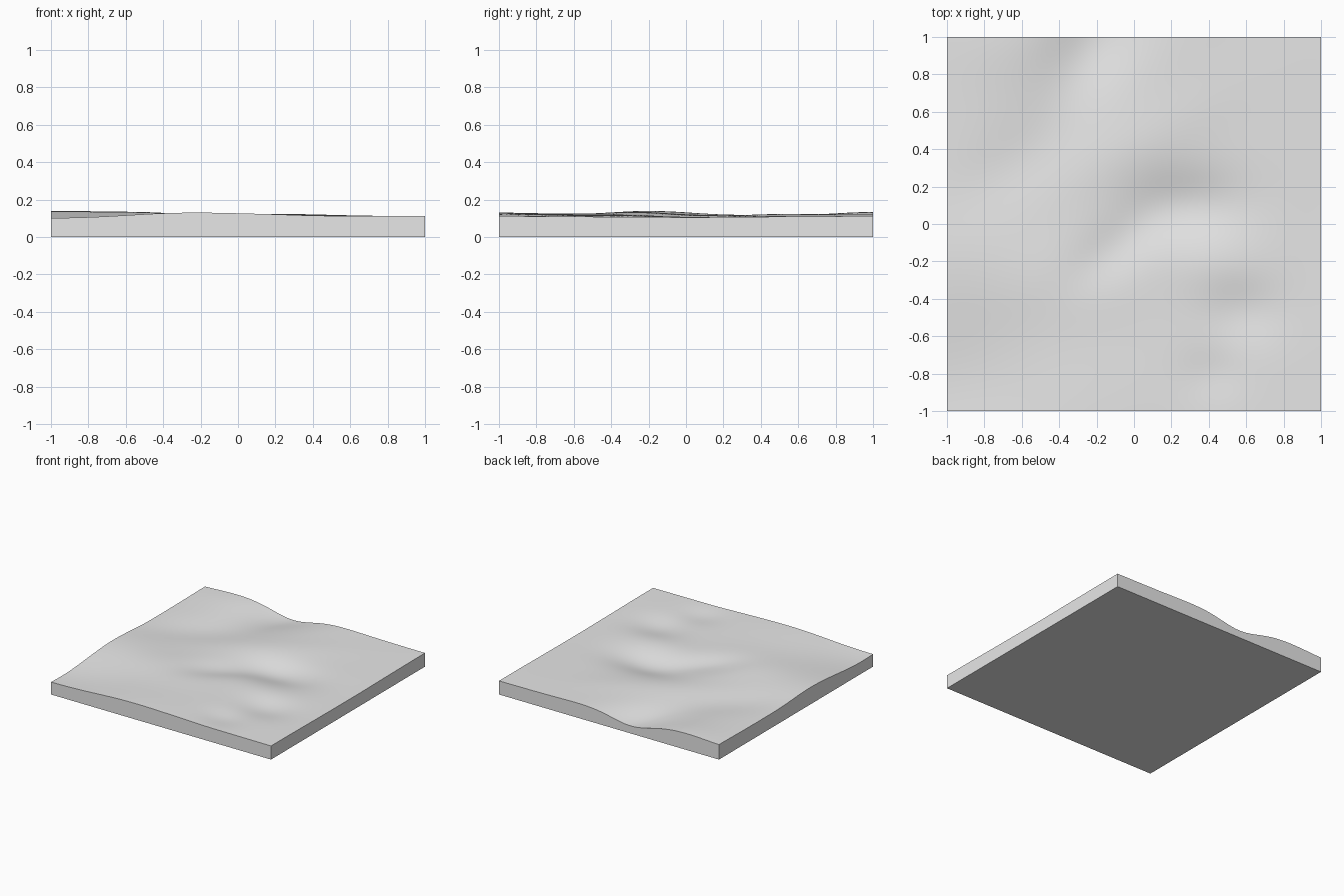
import bpy
import bmesh
import math

cube = bpy.data.objects.get("Cube")
if cube:
    bpy.data.objects.remove(cube, do_unlink=True)

# Ground material
stone = bpy.data.materials.new("pale_grey")
stone.use_nodes = True
GREY = (0.8, 0.8, 0.8, 1.0)
stone.diffuse_color = GREY
stone.node_tree.nodes["Principled BSDF"].inputs["Base Color"].default_value = GREY

# Hills and hollows: centre x, y, length, width, turn in degrees, height
SWELLS = [
    (-1.0, -0.15, 0.25, 0.25, 0, 0.020),     # left rim hill
    (-1.0, -0.85, 0.32, 0.22, 0, -0.020),    # low front corner
    (-0.45, -0.3, 0.3, 0.18, 0, 0.016),      # left plateau
    (-0.3, -1.0, 0.25, 0.3, 0, 0.014),       # front rim hill
    (0.1, -1.0, 0.25, 0.3, 0, 0.006),
    (-0.2, 1.0, 0.28, 0.15, 60, -0.055),     # back gully
    (-0.6, 0.35, 0.3, 0.14, 35, -0.016),     # gully tail
    (-0.68, 1.0, 0.2, 0.2, 0, 0.018),        # back rim hill
    (0.25, 1.0, 0.2, 0.3, 0, 0.007),
    (0.1, 0.47, 0.35, 0.12, 30, 0.008),      # middle ridge
    (0.28, 0.1, 0.22, 0.13, 0, -0.045),      # main hollow
    (-0.1, -0.12, 0.2, 0.1, 40, -0.022),     # hollow tail
    (0.4, -0.23, 0.2, 0.1, 0, 0.006),        # low ridge
    (0.58, -0.47, 0.15, 0.12, 0, -0.024),    # right hollow
    (0.42, -0.8, 0.12, 0.1, 0, -0.014),
    (1.0, 0.0, 0.15, 0.4, 0, -0.006),        # right rim dip
]


def ground_height(x, y):
    z = 0.115 - 0.003 * x
    for cx, cy, length, width, turn, height in SWELLS:
        c, s = math.cos(math.radians(turn)), math.sin(math.radians(turn))
        u = ((x - cx) * c + (y - cy) * s) / length
        v = ((y - cy) * c - (x - cx) * s) / width
        z += height * math.exp(-(u * u + v * v) / 2)
    return z


# Rolling top surface
bm = bmesh.new()
bmesh.ops.create_grid(bm, x_segments=80, y_segments=80, size=1)
for v in bm.verts:
    v.co.z = ground_height(v.co.x, v.co.y)

# Straight side walls and flat base
rim = [e for e in bm.edges if e.is_boundary]
skirt = bmesh.ops.extrude_edge_only(bm, edges=rim)["geom"]
for v in skirt:
    if isinstance(v, bmesh.types.BMVert):
        v.co.z = 0
lower = [e for e in skirt if isinstance(e, bmesh.types.BMEdge) and e.is_boundary]
bmesh.ops.contextual_create(bm, geom=lower)
bmesh.ops.recalc_face_normals(bm, faces=bm.faces)

mesh = bpy.data.meshes.new("terrain_slab")
bm.to_mesh(mesh)
bm.free()
mesh.materials.append(stone)
slab = bpy.data.objects.new("terrain_slab", mesh)
bpy.context.collection.objects.link(slab)

# Smooth ground with crisp rim
for o in bpy.context.selected_objects:
    o.select_set(False)
slab.select_set(True)
bpy.context.view_layer.objects.active = slab
bpy.ops.object.shade_smooth_by_angle(angle=math.radians(40))
